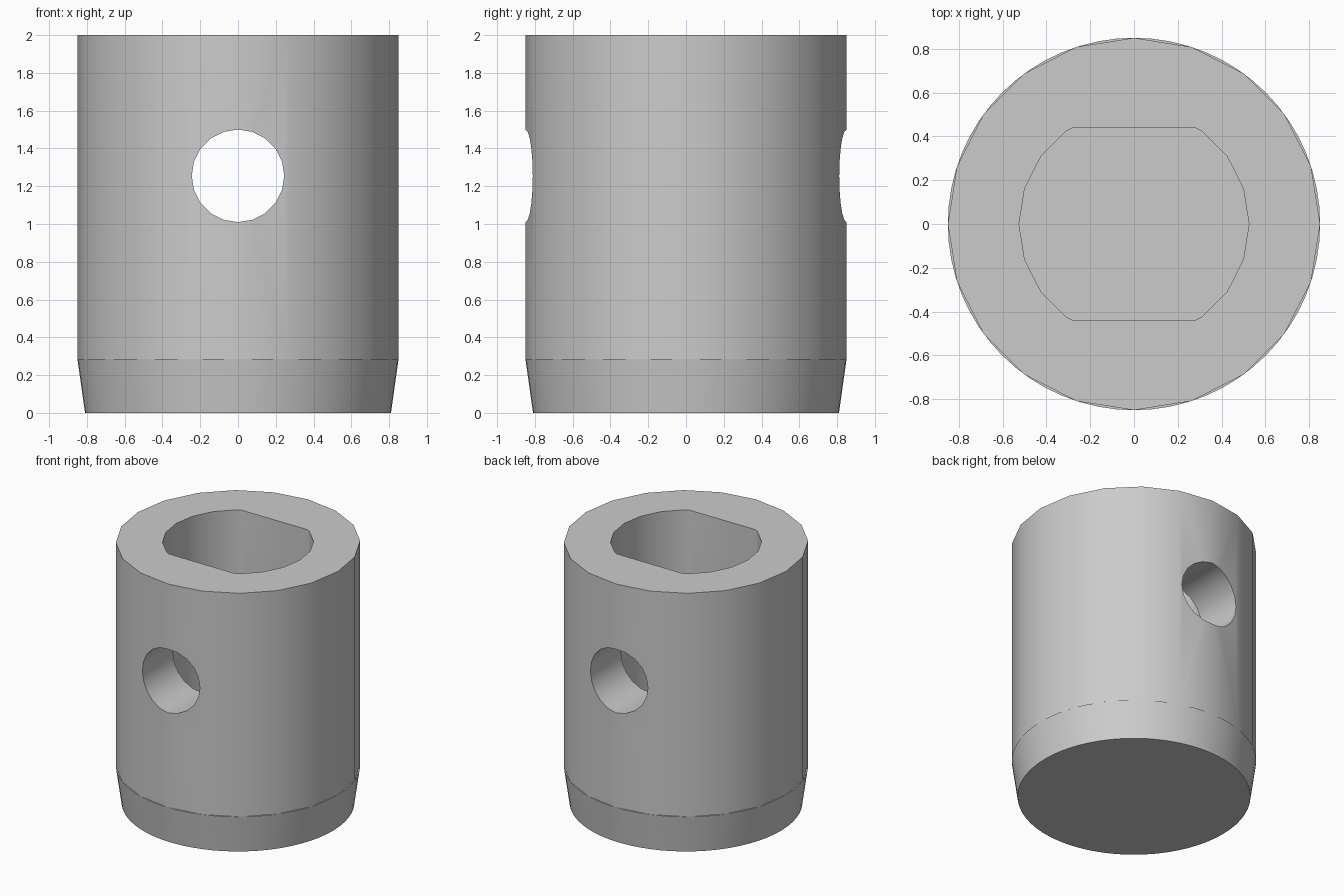
import bpy
import bmesh
from math import radians

cube = bpy.data.objects.get("Cube")
if cube:
    bpy.data.objects.remove(cube, do_unlink=True)

RIM_Z, TOP_Z = 0.285, 2.0
BODY_R, FOOT_R = 0.85, 0.81

# Material
grey = bpy.data.materials.new("plain grey")
grey.use_nodes = True
colour = (0.6, 0.6, 0.6, 1)
grey.diffuse_color = colour
grey.node_tree.nodes["Principled BSDF"].inputs["Base Color"].default_value = colour


def cylinder(name, sides, low_r, high_r, z0, z1):
    """Upright cylinder or frustum between two heights."""
    bpy.ops.mesh.primitive_cone_add(vertices=sides, radius1=low_r, radius2=high_r,
                                    depth=z1 - z0, location=(0, 0, (z0 + z1) / 2))
    obj = bpy.context.object
    obj.name = name
    obj.data.materials.append(grey)
    bpy.ops.object.transform_apply(location=True, rotation=True, scale=True)
    return obj


def cut(target, cutter):
    """Subtract the cutter, then remove it."""
    mod = target.modifiers.new("cut", "BOOLEAN")
    mod.operation = "DIFFERENCE"
    mod.solver = "EXACT"
    mod.object = cutter
    bpy.context.view_layer.objects.active = target
    bpy.ops.object.modifier_apply(modifier=mod.name)
    bpy.data.objects.remove(cutter, do_unlink=True)


def smooth(obj):
    bpy.ops.object.select_all(action="DESELECT")
    obj.select_set(True)
    bpy.context.view_layer.objects.active = obj
    bpy.ops.object.shade_smooth_by_angle(angle=radians(30))


# Main sleeve
body = cylinder("body", 20, BODY_R, BODY_R, RIM_Z, TOP_Z)

# Blind bore with two flat sides
bore = cylinder("bore_cutter", 20, 0.525, 0.525, RIM_Z + 0.01, TOP_Z + 0.2)
bm = bmesh.new()
bm.from_mesh(bore.data)
for side in (-1, 1):
    geom = bm.verts[:] + bm.edges[:] + bm.faces[:]
    bmesh.ops.bisect_plane(bm, geom=geom, plane_co=(0, side * 0.44, 0),
                           plane_no=(0, side, 0), clear_outer=True)
    bmesh.ops.holes_fill(bm, edges=[e for e in bm.edges if e.is_boundary])
bmesh.ops.recalc_face_normals(bm, faces=bm.faces)
bm.to_mesh(bore.data)
bm.free()
cut(body, bore)

# Cross pin hole from front to back
bpy.ops.mesh.primitive_cylinder_add(vertices=20, radius=0.245, depth=2,
                                    location=(0, 0, 1.255), rotation=(radians(90), 0, 0))
pin = bpy.context.object
pin.name = "pin_hole_cutter"
pin.data.materials.append(grey)
cut(body, pin)
smooth(body)

# Tapered foot
foot = cylinder("tapered_foot", 64, FOOT_R, BODY_R, 0, RIM_Z)
smooth(foot)
